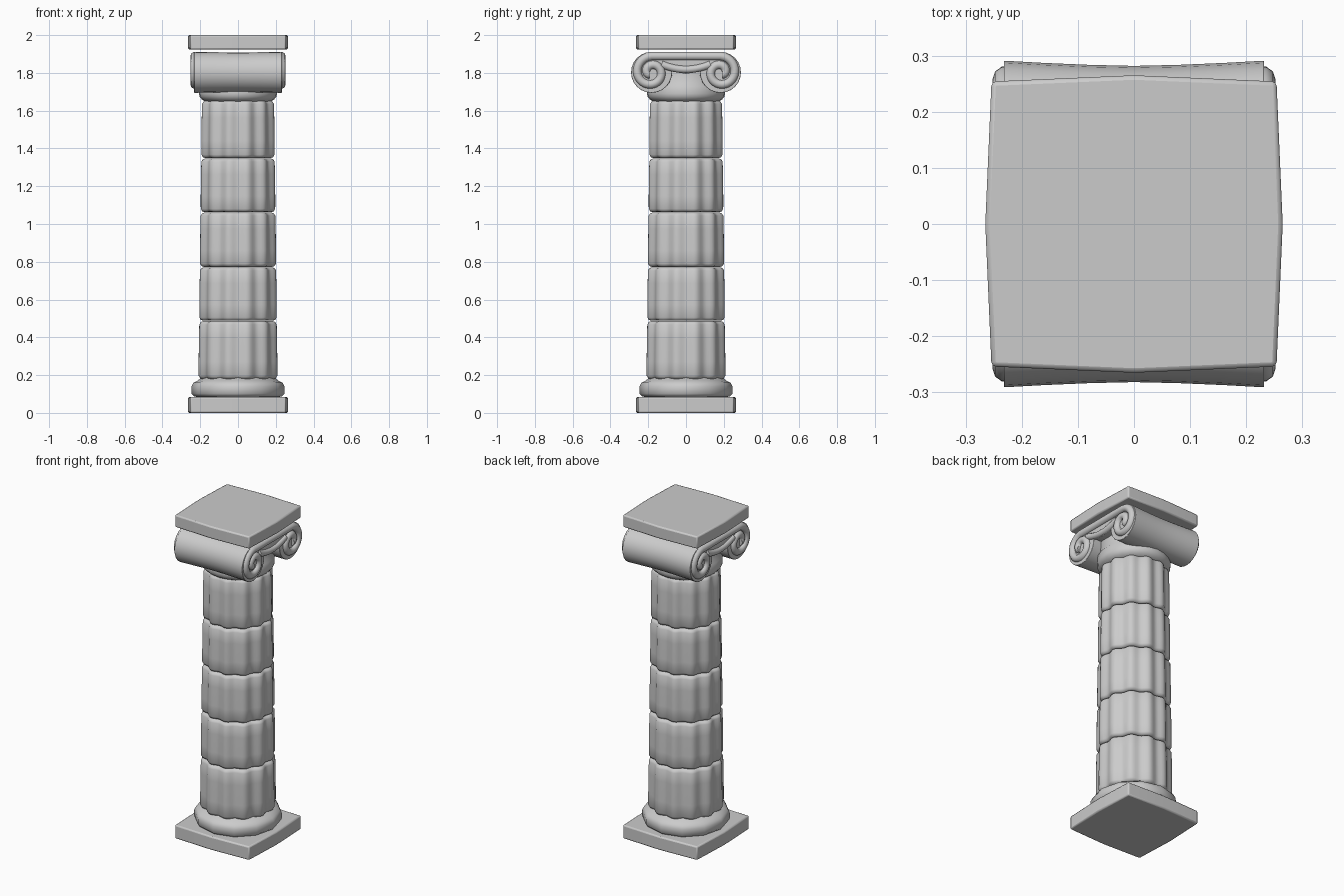
import bpy, bmesh
from math import sin, cos, pi, radians

if "Cube" in bpy.data.objects:
    bpy.data.objects.remove(bpy.data.objects["Cube"])


def finish(ob, angle=40, bevel=0.0):
    if bevel:
        m = ob.modifiers.new("soft_edges", 'BEVEL')
        m.width, m.segments, m.limit_method = bevel, 2, 'ANGLE'
        m.angle_limit = radians(40)
    bpy.ops.object.select_all(action='DESELECT')
    ob.select_set(True)
    bpy.context.view_layer.objects.active = ob
    bpy.ops.object.shade_smooth_by_angle(angle=radians(angle))


def loft(name, rings, angle=40, bevel=0.0):
    """Skin equal-length closed rings and cap both ends."""
    bm = bmesh.new()
    vs = [[bm.verts.new(p) for p in r] for r in rings]
    n = len(vs[0])
    for a, b in zip(vs, vs[1:]):
        for i in range(n):
            j = (i + 1) % n
            bm.faces.new((a[i], a[j], b[j], b[i]))
    bm.faces.new(vs[0][::-1])
    bm.faces.new(vs[-1])
    bmesh.ops.recalc_face_normals(bm, faces=bm.faces)
    me = bpy.data.meshes.new(name)
    bm.to_mesh(me)
    bm.free()
    ob = bpy.data.objects.new(name, me)
    bpy.context.collection.objects.link(ob)
    finish(ob, angle, bevel)
    return ob


def turned(name, profile, sides, angle=50):
    loft(name, [[(r * cos(2 * pi * i / sides), r * sin(2 * pi * i / sides), z)
                 for i in range(sides)] for r, z in profile], angle)


# Plinth and abacus: square slabs with slightly bowed sides
c, m = 0.254, 0.265
slab = [(c, -c), (m, 0), (c, c), (0, m), (-c, c), (-m, 0), (-c, -c), (0, -m)]
for name, z0, z1 in (("plinth", 0.0, 0.084), ("abacus", 1.924, 2.0)):
    loft(name, [[(x, y, z) for x, y in slab] for z in (z0, z1)], 40, 0.008)

# Faceted base moulding
turned("base_moulding", [(0.20, 0.08), (0.232, 0.088), (0.246, 0.102), (0.246, 0.14),
                         (0.236, 0.16), (0.215, 0.17), (0.19, 0.19)], 12)

# Five fluted drums, tapering upward
joints = [0.178, 0.487, 0.772, 1.062, 1.348, 1.655]
for k in range(5):
    z0, z1 = joints[k] + 0.001, joints[k + 1] - 0.001
    rings = []
    for t, inset in ((0, 0.022), (0.015, 0.009), (0.06, 0.001), (0.3, 0), (0.7, 0),
                     (0.94, 0.001), (0.985, 0.009), (1, 0.022)):
        z = z0 + (z1 - z0) * t
        R = 0.216 - 0.019 * (z - 0.178) / 1.477 - inset
        rings.append([((R - 0.008 * (1 + cos(12 * a))) * cos(a),
                       (R - 0.008 * (1 + cos(12 * a))) * sin(a), z)
                      for a in (2 * pi * i / 96 for i in range(96))])
    loft("fluted_drum_%d" % (k + 1), rings, 50)

# Collar and neck under the scrolls
turned("collar", [(0.17, 1.645), (0.192, 1.66), (0.204, 1.675), (0.206, 1.69),
                  (0.206, 1.73), (0.195, 1.745), (0.195, 1.82)], 24)

# Scroll bolster: end outline (y, z) lofted along x with a slight waist
CY, CZ, R = 0.183, 1.803, 0.109
half = [(0, 1.912)]
half += [(CY + R * cos(radians(a)), CZ + R * sin(radians(a))) for a in range(90, -196, -15)]
half += [(0.07, 1.806), (0, 1.795)]
outline = half + [(-y, z) for y, z in half[-2:0:-1]]
stations = []
for x in (-0.248, -0.24, -0.232, -0.16, -0.08, 0, 0.08, 0.16, 0.232, 0.24, 0.248):
    s = 0.965 + 0.035 * (abs(x) / 0.248) ** 1.5
    stations.append([(x, y * s, 1.803 + (z - 1.803) * s) for y, z in outline])
bolster = loft("scroll_bolster", stations[2:9], 40, 0.006)


# Raised scroll rims on both ends
def bead(name, pts, x, radius):
    cu = bpy.data.curves.new(name, 'CURVE')
    cu.dimensions = '3D'
    cu.bevel_depth, cu.bevel_resolution, cu.use_fill_caps = radius, 3, True
    sp = cu.splines.new('POLY')
    sp.points.add(len(pts) - 1)
    for p, (y, z) in zip(sp.points, pts):
        p.co = (x, y, z, 1)
    ob = bpy.data.objects.new(name, cu)
    bpy.context.collection.objects.link(ob)
    bpy.ops.object.select_all(action='DESELECT')
    ob.select_set(True)
    bpy.context.view_layer.objects.active = ob
    bpy.ops.object.convert(target='MESH')
    finish(bpy.context.view_layer.objects.active, 50)


spiral = []
for i in range(41):
    t = i / 40
    a, r = radians(90 - 500 * t), 0.086 * (1 - t) ** 0.85 + 0.014 * t
    spiral.append((CY + r * cos(a), CZ + r * sin(a)))
rim = [(-y, z) for y, z in spiral[::-1]] + spiral
sag = [(y / 100, 1.818 + 0.028 * (y / 13) ** 2) for y in range(-13, 14, 2)]
for side, s in (("right", 1), ("left", -1)):
    bead("scroll_rim_" + side, rim, s * 0.229, 0.023)
    bead("sagging_bead_" + side, sag, s * 0.227, 0.02)
